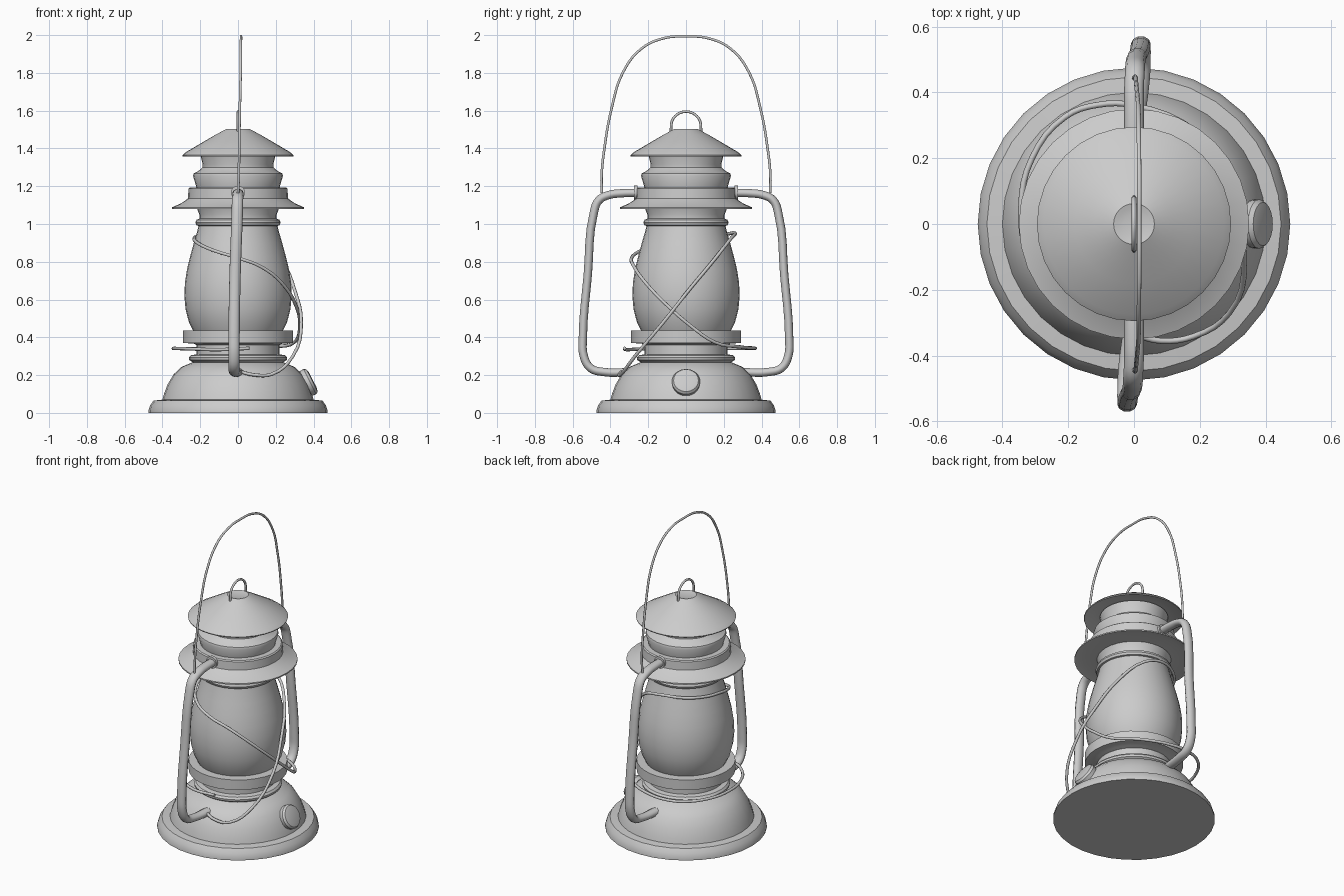
import bpy, bmesh, math
from mathutils import Vector

SEGMENTS = 32


def finish(obj, angle=35):
    bpy.ops.object.select_all(action='DESELECT')
    obj.select_set(True)
    bpy.context.view_layer.objects.active = obj
    bpy.ops.object.shade_smooth_by_angle(angle=math.radians(angle))


def lathe(name, profile, segments=SEGMENTS):
    """Spin an (r, z) profile round z and cap both ends."""
    bm = bmesh.new()
    rings = []
    for r, z in profile:
        rings.append([bm.verts.new((r * math.cos(2 * math.pi * i / segments),
                                    r * math.sin(2 * math.pi * i / segments), z))
                      for i in range(segments)])
    for a, b in zip(rings, rings[1:]):
        for i in range(segments):
            j = (i + 1) % segments
            bm.faces.new((a[i], a[j], b[j], b[i]))
    bm.faces.new(rings[0])
    bm.faces.new(rings[-1])
    bmesh.ops.recalc_face_normals(bm, faces=bm.faces)
    mesh = bpy.data.meshes.new(name)
    bm.to_mesh(mesh)
    bm.free()
    obj = bpy.data.objects.new(name, mesh)
    bpy.context.collection.objects.link(obj)
    finish(obj)
    return obj


def tube(name, points, radius, resolution=5, sides=2):
    """Round tube along a smooth path."""
    curve = bpy.data.curves.new(name, 'CURVE')
    curve.dimensions = '3D'
    curve.bevel_depth = radius
    curve.bevel_resolution = sides
    curve.resolution_u = resolution
    curve.use_fill_caps = True
    spline = curve.splines.new('BEZIER')
    spline.bezier_points.add(len(points) - 1)
    for bp, p in zip(spline.bezier_points, points):
        bp.co = p
        bp.handle_left_type = bp.handle_right_type = 'AUTO'
    obj = bpy.data.objects.new(name, curve)
    bpy.context.collection.objects.link(obj)
    return obj


# Fuel tank base with stepped foot and neck
lathe("fuel_tank", [(0.475, 0), (0.475, 0.01), (0.465, 0.04), (0.447, 0.065),
                    (0.40, 0.07), (0.392, 0.10), (0.372, 0.152), (0.34, 0.205),
                    (0.30, 0.243), (0.24, 0.268), (0.258, 0.28), (0.26, 0.293),
                    (0.25, 0.305), (0.22, 0.31), (0.22, 0.37)])

# Burner gallery holding the glass
lathe("burner_gallery", [(0.21, 0.355), (0.235, 0.367), (0.29, 0.37),
                         (0.29, 0.435), (0.22, 0.437)])

# Glass globe
lathe("glass_globe", [(0.235, 0.43), (0.26, 0.48), (0.278, 0.55), (0.284, 0.62),
                      (0.281, 0.69), (0.27, 0.76), (0.253, 0.83), (0.234, 0.90),
                      (0.215, 0.965), (0.205, 1.01)])

# Collar ring above the globe
lathe("globe_collar", [(0.20, 0.988), (0.22, 0.993), (0.226, 1.007),
                       (0.22, 1.022), (0.205, 1.028), (0.205, 1.05), (0.22, 1.09)])

# Flared brim and band
lathe("chimney_brim", [(0.21, 1.082), (0.30, 1.09), (0.35, 1.08), (0.35, 1.088),
                       (0.30, 1.11), (0.265, 1.135), (0.262, 1.187), (0.255, 1.193),
                       (0.21, 1.195)])

# Stepped chimney
lathe("chimney", [(0.22, 1.185), (0.222, 1.20), (0.238, 1.255), (0.234, 1.268),
                  (0.21, 1.28), (0.187, 1.30), (0.187, 1.315), (0.20, 1.37)])

# Conical hood with dimpled top
lathe("chimney_hood", [(0.18, 1.385), (0.24, 1.375), (0.293, 1.358), (0.295, 1.364),
                       (0.275, 1.381), (0.18, 1.437), (0.12, 1.472), (0.075, 1.496),
                       (0.062, 1.503), (0.05, 1.50), (0.03, 1.496)])

# Small lifting ring on the hood
tube("hood_ring", [(0, 0.08 * math.cos(math.pi * i / 8),
                    1.515 + 0.08 * math.sin(math.pi * i / 8) - (0.025 if i in (0, 8) else 0))
                   for i in range(9)], 0.007, 4)

# Air tubes either side, rotated copies of one path, slightly flattened
air_path = [(0.0, 0.25, 1.165), (0, 0.35, 1.162), (0, 0.41, 1.153), (0.002, 0.462, 1.125),
            (0.003, 0.488, 1.06), (0.012, 0.52, 0.73), (0.016, 0.546, 0.40),
            (0.016, 0.541, 0.30), (0.016, 0.505, 0.237), (0.014, 0.44, 0.217),
            (0.0, 0.30, 0.215)]
for side, s in (("back", 1), ("front", -1)):
    t = tube("air_tube_" + side, [(x * s, y * s, z) for x, y, z in air_path], 0.023, 4, 3)
    t.scale.x = 1.3
    # Collar where the tube meets the band
    bpy.ops.mesh.primitive_cylinder_add(vertices=20, radius=0.037, depth=0.018,
                                        location=(0, 0.265 * s, 1.166),
                                        rotation=(math.pi / 2, 0, 0))
    bpy.context.object.name = "tube_collar_" + side
    finish(bpy.context.object)

# Wire carrying bail
bail_half = [(0.0, 0.445, 1.165), (0.004, 0.447, 1.25), (0.006, 0.432, 1.40),
             (0.01, 0.392, 1.62), (0.014, 0.335, 1.80), (0.015, 0.24, 1.925),
             (0.016, 0.12, 1.983)]
tube("bail_handle", bail_half + [(0.016, 0, 1.993)]
     + [(x, -y, z) for x, y, z in reversed(bail_half)], 0.007)

# Guard wire, one length wound round the globe
tube("guard_wire", [(0.0, -0.335, 0.222), (0.08, -0.355, 0.202), (0.18, -0.342, 0.205),
                    (0.29, -0.27, 0.30), (0.335, -0.12, 0.48), (0.30, 0.015, 0.65),
                    (0.235, 0.14, 0.80), (0.12, 0.235, 0.92), (0, 0.26, 0.952),
                    (-0.13, 0.205, 0.945), (-0.21, 0.10, 0.935), (-0.232, 0, 0.925),
                    (-0.215, -0.12, 0.90), (-0.13, -0.235, 0.86), (0, -0.288, 0.82),
                    (0.12, -0.275, 0.775), (0.23, -0.215, 0.69), (0.31, -0.09, 0.56),
                    (0.326, 0.02, 0.465), (0.30, 0.15, 0.375), (0.19, 0.28, 0.35),
                    (0, 0.36, 0.343), (-0.11, 0.362, 0.341), (-0.21, 0.325, 0.341),
                    (-0.31, 0.20, 0.341), (-0.343, 0.05, 0.341), (-0.32, -0.10, 0.341),
                    (-0.23, -0.24, 0.338), (-0.10, -0.315, 0.335), (0.06, -0.325, 0.342)],
     0.009, 4)

# Fuel filler cap, tilted on the tank's right side
cap = lathe("filler_cap", [(0.055, -0.06), (0.055, -0.02), (0.073, -0.018),
                           (0.075, 0.006), (0.066, 0.019), (0.045, 0.024)], 20)
cap.location = (0.375, 0, 0.163)
cap.rotation_euler = Vector((0.89, 0, 0.45)).to_track_quat('Z', 'Y').to_euler()
